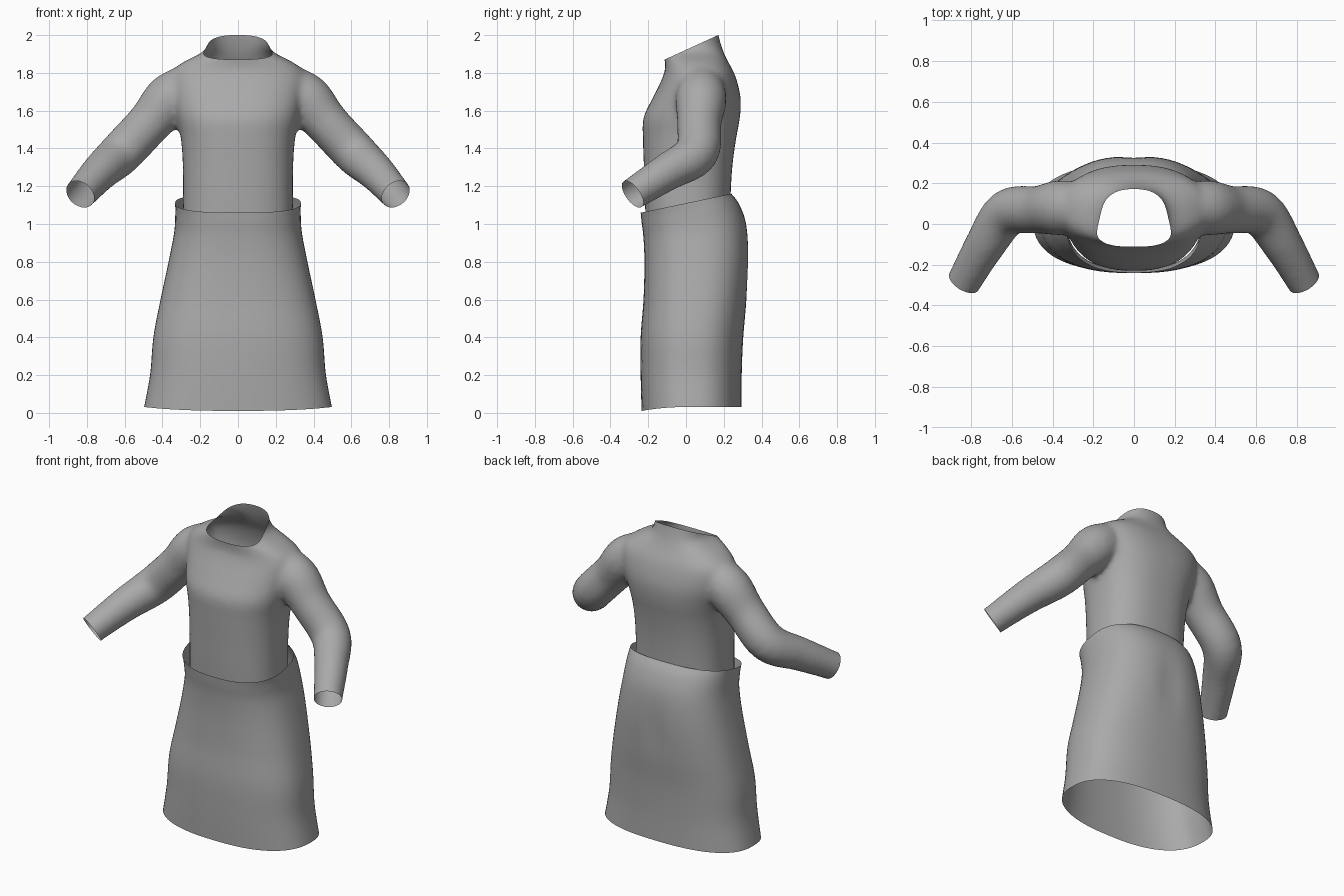
import bpy, bmesh
from math import sin, cos, pi, exp, copysign
from mathutils import Vector

if "Cube" in bpy.data.objects:
    bpy.data.objects.remove(bpy.data.objects["Cube"], do_unlink=True)

cloth = bpy.data.materials.new("grey cloth")
cloth.use_nodes = True
GREY = (0.4, 0.4, 0.4, 1)
cloth.diffuse_color = GREY
cloth.node_tree.nodes["Principled BSDF"].inputs["Base Color"].default_value = GREY


def spline(rows, steps):
    """Smooth interpolation through rows of numbers."""
    out = []
    for i in range(len(rows) - 1):
        a, b, c, d = (rows[max(0, min(len(rows) - 1, i + k))] for k in (-1, 0, 1, 2))
        for s in range(steps):
            t = s / steps
            out.append([q + t / 2 * (r - p + t * (2*p - 5*q + 4*r - e + t * (3*(q - r) + e - p)))
                        for p, q, r, e in zip(a, b, c, d)])
    return out + [list(rows[-1])]


def loft(bm, rings, capped):
    loops = [[bm.verts.new(p) for p in ring] for ring in rings]
    n = len(loops[0])
    for lo, hi in zip(loops, loops[1:]):
        for j in range(n):
            bm.faces.new((lo[j], lo[(j + 1) % n], hi[(j + 1) % n], hi[j]))
    if capped:
        bm.faces.new(loops[0][::-1])
        bm.faces.new(loops[-1])


def oval(z, half, front, back, power, n=64):
    """Rounded cross-section between a front and a back depth."""
    pts = []
    for j in range(n):
        a = 2 * pi * j / n
        c, s = (copysign(abs(v) ** (2 / power), v) for v in (cos(a), sin(a)))
        pts.append(Vector((half * c, (front + back) / 2 + (back - front) / 2 * s, z)))
    return pts


def make_object(name, bm):
    mesh = bpy.data.meshes.new(name)
    bm.to_mesh(mesh)
    bm.free()
    ob = bpy.data.objects.new(name, mesh)
    bpy.context.scene.collection.objects.link(ob)
    mesh.materials.append(cloth)
    mesh.polygons.foreach_set("use_smooth", [True] * len(mesh.polygons))
    return ob


# Skirt: open tube, slanted waist, gently dipped hem
skirt_rows = [  # height, half width, front, back
    (0.02, 0.497, -0.235, 0.295), (0.2, 0.465, -0.24, 0.295), (0.4, 0.448, -0.24, 0.303),
    (0.6, 0.41, -0.225, 0.322), (0.8, 0.367, -0.22, 0.333), (0.95, 0.338, -0.225, 0.322),
    (1.05, 0.332, -0.235, 0.285), (1.11, 0.333, -0.24, 0.24)]
rings = []
for z, half, front, back in spline(skirt_rows, 6):
    ring = oval(z, half, front, back, 2.5)
    for p in ring:
        p.z += 0.21 * p.y * max(0, (z - 0.5) / 0.61) ** 2
        p.z += max(0, 1 - z / 0.3) * (0.012 - 0.025 * (p.y / 0.25) ** 2 * (p.y < 0))
        if p.y > 0:  # slight hollow at the centre of the seat
            p.y -= 0.012 * exp(-(p.x / 0.06) ** 2 - ((z - 0.75) / 0.15) ** 2)
    rings.append(ring)
bm = bmesh.new()
loft(bm, rings, False)
make_object("skirt", bm)

# Top: solid body and sleeves, fused into one skin
body_rows = [
    (0.85, 0.30, -0.205, 0.235), (1.1, 0.292, -0.217, 0.235), (1.3, 0.292, -0.223, 0.245),
    (1.45, 0.302, -0.228, 0.265), (1.56, 0.325, -0.226, 0.285), (1.66, 0.35, -0.18, 0.29),
    (1.75, 0.365, -0.135, 0.272), (1.81, 0.35, -0.112, 0.25), (1.86, 0.285, -0.112, 0.222),
    (1.9, 0.205, -0.118, 0.203), (1.935, 0.165, -0.125, 0.19), (2.0, 0.16, -0.13, 0.172),
    (2.08, 0.16, -0.13, 0.16)]
sleeve_rows = [  # x, y, z, radius
    (0.2, 0.08, 1.77, 0.1), (0.35, 0.08, 1.67, 0.135), (0.47, 0.07, 1.535, 0.118),
    (0.62, 0.055, 1.375, 0.116), (0.73, -0.1, 1.275, 0.1), (0.835, -0.283, 1.158, 0.085),
    (0.89, -0.38, 1.09, 0.083)]
bm = bmesh.new()
loft(bm, [oval(*row, 2.45) for row in spline(body_rows, 4)], True)
path = spline(sleeve_rows, 5)
for side in (1, -1):
    rings = []
    for i, (x, y, z, r) in enumerate(path):
        tangent = (Vector(path[min(i + 1, len(path) - 1)][:3]) - Vector(path[max(i - 1, 0)][:3])).normalized()
        u = tangent.cross(Vector((0.77, 0, 0.64))).normalized()
        v = tangent.cross(u)
        ring = [Vector((x, y, z)) + r * (cos(a) * u + sin(a) * v)
                for a in (2 * pi * j / 32 for j in range(32))]
        rings.append([Vector((side * p.x, p.y, p.z)) for p in ring][::side])
    loft(bm, rings, True)
top = make_object("top_with_sleeves", bm)
remesh = top.modifiers.new("fuse", 'REMESH')
remesh.mode = 'VOXEL'
remesh.voxel_size = 0.016
fused = bpy.data.meshes.new_from_object(top.evaluated_get(bpy.context.evaluated_depsgraph_get()))
top.modifiers.clear()

# Soften the joins, then cut open the neck, hem and cuffs
bm = bmesh.new()
bm.from_mesh(fused)
for _ in range(6):
    bmesh.ops.smooth_vert(bm, verts=bm.verts, factor=0.5, use_axis_x=True, use_axis_y=True, use_axis_z=True)
cuts = [((0, -0.125, 1.865), (0, -0.135, 0.295)), ((0, 0, 0.95), (0, 0, -1))]
cuts += [((s * 0.835, -0.283, 1.158), (s * 0.45, -0.73, -0.52)) for s in (1, -1)]
for point, normal in cuts:
    bmesh.ops.bisect_plane(bm, geom=bm.verts[:] + bm.edges[:] + bm.faces[:], dist=1e-5,
                           plane_co=point, plane_no=normal, clear_outer=True)
bm.to_mesh(top.data)
bm.free()
bpy.data.meshes.remove(fused)
top.data.polygons.foreach_set("use_smooth", [True] * len(top.data.polygons))
